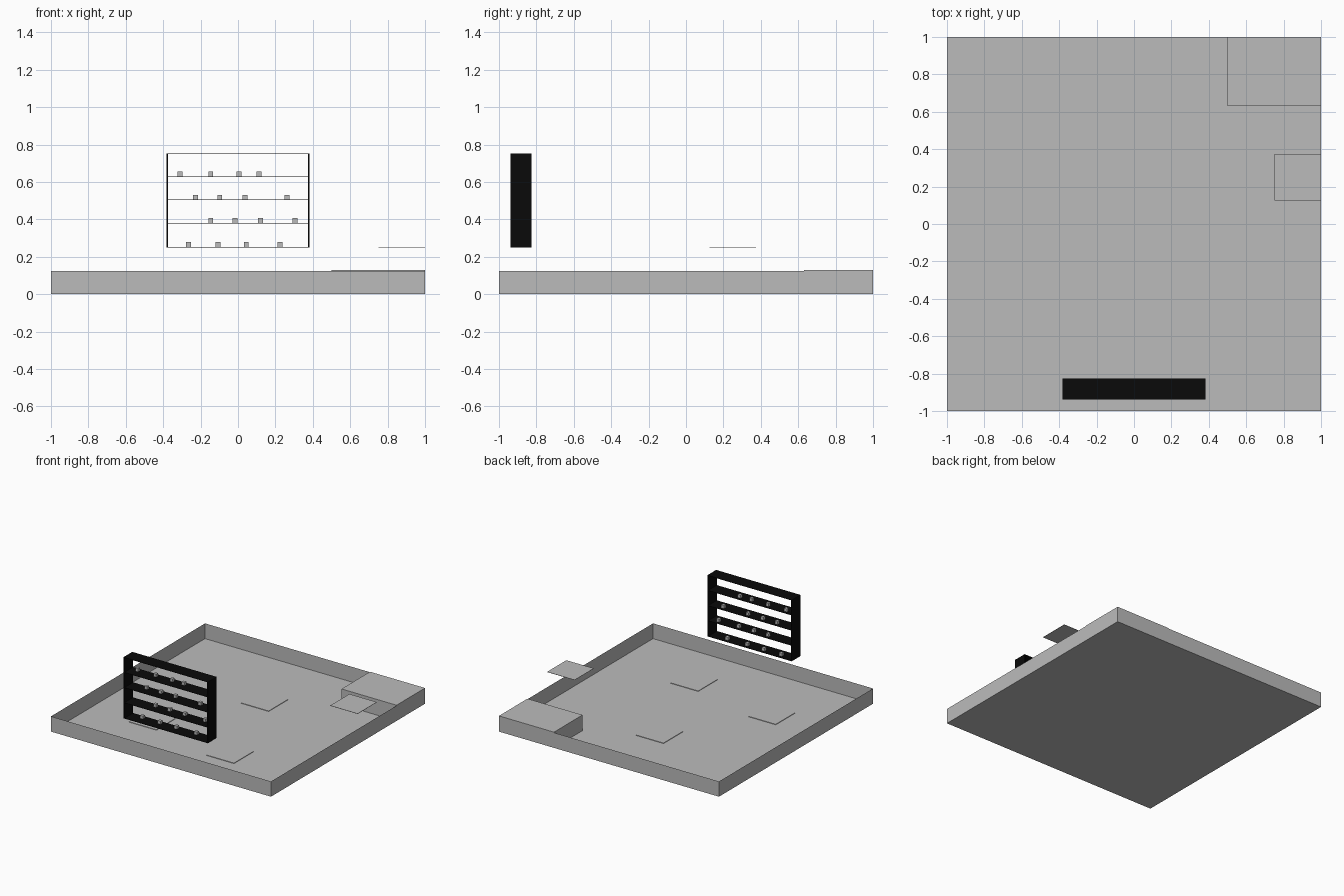
import bpy, bmesh

if "Cube" in bpy.data.objects:
    bpy.data.objects.remove(bpy.data.objects["Cube"])


def material(name, c):
    m = bpy.data.materials.new(name)
    m.diffuse_color = (c, c, c, 1)
    m.use_nodes = True
    m.node_tree.nodes["Principled BSDF"].inputs["Base Color"].default_value = m.diffuse_color
    return m


GREY = material("light grey", 0.5)
BLACK = material("black", 0.003)


def box(name, x, y, z, mat, open_top=False):
    """Box from (min, max) ranges on each axis."""
    bm = bmesh.new()
    bmesh.ops.create_cube(bm, size=1)
    for v in bm.verts:
        v.co = [r[0] if c < 0 else r[1] for c, r in zip(v.co, (x, y, z))]
    bm.normal_update()
    if open_top:
        top = [f for f in bm.faces if f.normal.z > 0.9]
        bmesh.ops.delete(bm, geom=top, context='FACES_ONLY')
    me = bpy.data.meshes.new(name)
    bm.to_mesh(me)
    bm.free()
    me.materials.append(mat)
    ob = bpy.data.objects.new(name, me)
    bpy.context.collection.objects.link(ob)
    return ob


# open room tray with sheet-thin walls
box("tray", (-1, 1), (-1, 1), (0, 0.125), GREY, open_top=True)

# raised corner block and floating side plate
box("corner_block", (0.5, 1), (0.63, 1), (0, 0.129), GREY)
box("side_plate", (0.75, 1), (0.125, 0.375), (0.25, 0.252), GREY)

# three thin floor pads
for i, (x, y) in enumerate([(0, 0.345), (0.315, -0.555), (-0.495, -0.405)]):
    box(f"floor_pad_{i + 1}", (x - 0.125, x + 0.125), (y - 0.125, y + 0.125),
        (0, 0.004), GREY)

# open-backed rack: two sides and five thin shelves
DEPTH = (-0.938, -0.825)
for side, x in (("left", -0.379), ("right", 0.379)):
    box(f"rack_side_{side}", (x - 0.004, x + 0.004), DEPTH, (0.25, 0.753), BLACK)
for i, z in enumerate((0.25, 0.378, 0.502, 0.627, 0.75)):
    box(f"shelf_{i + 1}", (-0.379, 0.379), DEPTH, (z, z + 0.003), BLACK)

# small cubes standing on the shelves
rows = {
    0.253: (-0.265, -0.107, 0.044, 0.225),
    0.381: (-0.145, -0.016, 0.12, 0.305),
    0.505: (-0.227, -0.097, 0.037, 0.262),
    0.630: (-0.31, -0.145, 0.005, 0.112),
}
for z, xs in rows.items():
    for x in xs:
        box("shelf_item", (x - 0.0125, x + 0.0125), (-0.873, -0.848),
            (z, z + 0.025), GREY)
